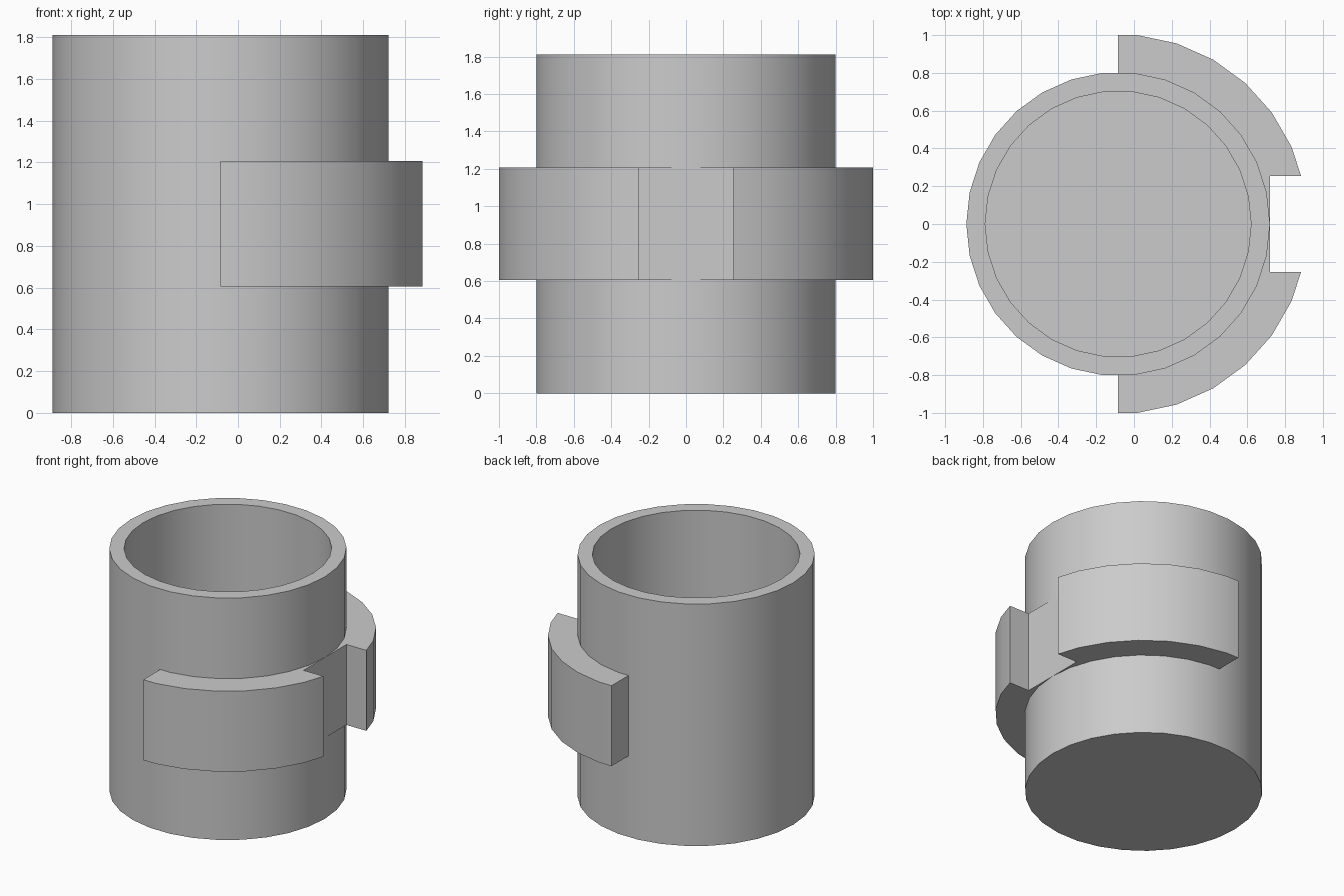
import bpy, bmesh
from math import sin, cos, radians

SIDES = 30
STEP = 360 / SIDES
CX = -0.084            # axis of the cup
CUP_R, BORE_R, RING_R = 0.804, 0.704, 1.005
HEIGHT, FLOOR = 1.81, 0.1
RING_LOW, RING_HIGH = 0.605, 1.207
SLOT = 0.253           # half width of the slot in the collar

cube = bpy.data.objects.get("Cube")
if cube:
    bpy.data.objects.remove(cube, do_unlink=True)

grey = bpy.data.materials.new("plain grey")
grey.use_nodes = True
grey.diffuse_color = (0.6, 0.6, 0.6, 1)
grey.node_tree.nodes["Principled BSDF"].inputs["Base Color"].default_value = (0.6, 0.6, 0.6, 1)


def polar(r, degrees):
    return r * cos(radians(degrees)), r * sin(radians(degrees))


def finish(bm, name):
    bmesh.ops.recalc_face_normals(bm, faces=bm.faces)
    mesh = bpy.data.meshes.new(name)
    bm.to_mesh(mesh)
    bm.free()
    mesh.materials.append(grey)
    obj = bpy.data.objects.new(name, mesh)
    obj.location.x = CX
    bpy.context.collection.objects.link(obj)
    bpy.ops.object.select_all(action='DESELECT')
    obj.select_set(True)
    bpy.context.view_layer.objects.active = obj
    bpy.ops.object.shade_smooth_by_angle(angle=radians(30))


# Open cup: lathed wall with a flat bottom and an inner floor
bm = bmesh.new()
profile = [(CUP_R, 0), (CUP_R, HEIGHT), (BORE_R, HEIGHT), (BORE_R, FLOOR)]
rings = [[bm.verts.new((*polar(r, i * STEP), z)) for i in range(SIDES)] for r, z in profile]
for low, high in zip(rings, rings[1:]):
    for i in range(SIDES):
        j = (i + 1) % SIDES
        bm.faces.new((low[i], low[j], high[j], high[i]))
bm.faces.new(rings[0])
bm.faces.new(rings[-1])
finish(bm, "cup")

# Half collar with a rectangular slot, its inner edge sunk into the cup wall
outer = [polar(RING_R, STEP * k) for k in range(2, 8)]
(ax, ay), (bx, by) = polar(RING_R, STEP), outer[0]
lip = ax + (bx - ax) * (SLOT - ay) / (by - ay)
sunk = 0.76
inner = [polar(sunk, STEP * k) for k in range(7, -1, -1)]
upper = [(CUP_R, SLOT), (lip, SLOT)] + outer + [(0, outer[-1][1]), (0, inner[0][1])] + inner
lower = [(x, -y) for x, y in reversed(upper[:-1])]
bm = bmesh.new()
face = bm.faces.new([bm.verts.new((x, y, RING_LOW)) for x, y in upper + lower])
extruded = bmesh.ops.extrude_face_region(bm, geom=[face], use_keep_orig=True)
top = [v for v in extruded["geom"] if isinstance(v, bmesh.types.BMVert)]
bmesh.ops.translate(bm, verts=top, vec=(0, 0, RING_HIGH - RING_LOW))
finish(bm, "slotted_collar")
